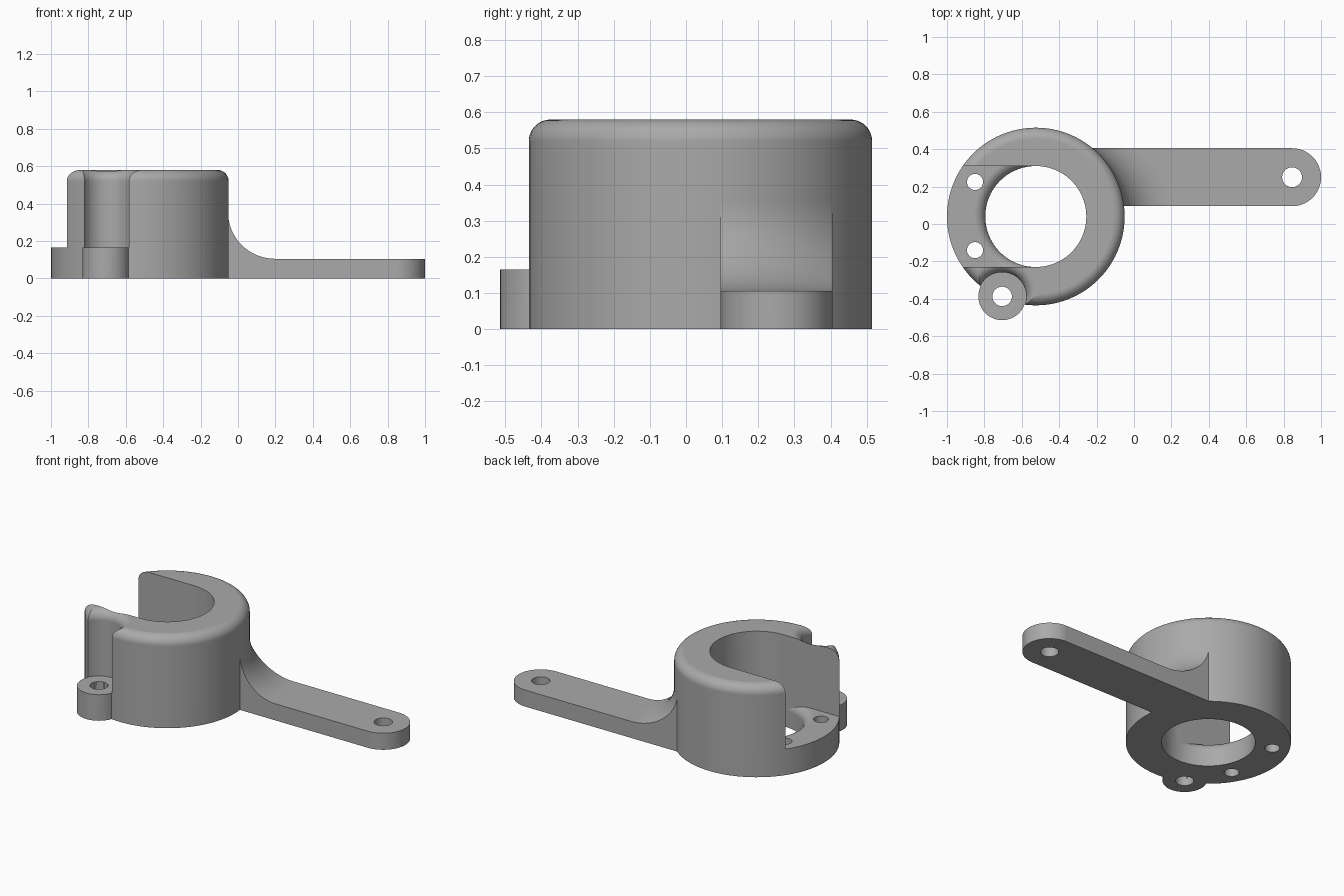
import bpy, bmesh, math
from mathutils import Vector

cube = bpy.data.objects.get("Cube")
if cube:
    bpy.data.objects.remove(cube, do_unlink=True)

SEGS = 96
RING = (-0.525, 0.04)      # ring axis
R_OUT, R_BORE, HEIGHT = 0.475, 0.27, 0.58
FLOOR = 0.165              # slot floor and lug height
ROUND = 0.06               # edge rounding
LUG = (-0.705, -0.387)
ARM_Y, ARM_R, ARM_TIP, ARM_Z = 0.25, 0.155, 0.845, 0.105
FILLET = 0.25

grey = bpy.data.materials.new("plain grey")
grey.use_nodes = True
colour = (0.4, 0.4, 0.4, 1)
grey.diffuse_color = colour
grey.node_tree.nodes["Principled BSDF"].inputs["Base Color"].default_value = colour


def finish(bm, name):
    bmesh.ops.remove_doubles(bm, verts=bm.verts, dist=1e-5)
    bmesh.ops.recalc_face_normals(bm, faces=bm.faces)
    mesh = bpy.data.meshes.new(name)
    bm.to_mesh(mesh)
    bm.free()
    mesh.materials.append(grey)
    obj = bpy.data.objects.new(name, mesh)
    bpy.context.collection.objects.link(obj)
    return obj


def arc(cx, cz, r, start, end, steps=10):
    """Profile points along an arc, angles in degrees."""
    angles = [math.radians(start + (end - start) * i / steps) for i in range(steps + 1)]
    return [(cx + r * math.cos(a), cz + r * math.sin(a)) for a in angles]


def lathe(name, centre, profile):
    """Spin a (radius, z) profile around a vertical axis."""
    bm = bmesh.new()
    vs = [bm.verts.new((centre[0] + r, centre[1], z)) for r, z in profile]
    es = [bm.edges.new(pair) for pair in zip(vs, vs[1:])]
    bmesh.ops.spin(bm, geom=vs + es, cent=(*centre, 0), axis=(0, 0, 1),
                   angle=math.tau, steps=SEGS)
    return finish(bm, name)


def cylinder(name, centre, r, z0, z1):
    return lathe(name, centre, [(0, z0), (r, z0), (r, z1), (0, z1)])


def prism(name, outline, z0, z1):
    bm = bmesh.new()
    face = bm.faces.new([bm.verts.new((x, y, z0)) for x, y in outline])
    ext = bmesh.ops.extrude_face_region(bm, geom=[face])
    top = [v for v in ext["geom"] if isinstance(v, bmesh.types.BMVert)]
    bmesh.ops.translate(bm, verts=top, vec=Vector((0, 0, z1 - z0)))
    return finish(bm, name)


def combine(obj, tool, operation):
    """Apply a boolean and discard the tool."""
    mod = obj.modifiers.new("bool", "BOOLEAN")
    mod.operation, mod.solver, mod.object = operation, "EXACT", tool
    bpy.context.view_layer.update()
    result = bpy.data.meshes.new_from_object(
        obj.evaluated_get(bpy.context.evaluated_depsgraph_get()))
    obj.modifiers.clear()
    obj.data = result
    bpy.data.objects.remove(tool, do_unlink=True)


def flared(name, centre, r, z0, z_top, z1):
    """Cutter whose mouth widens to round over the edge at z_top."""
    curve = arc(r + ROUND, z_top - ROUND, ROUND, 180, 90)
    return lathe(name, centre, [(0, z0), (r, z0)] + curve + [(r + ROUND, z1), (0, z1)])


# Ring body with rounded top rim
body = lathe("bracket_body", RING, [(0, 0), (R_OUT, 0)]
             + arc(R_OUT - ROUND, HEIGHT - ROUND, ROUND, 0, 90) + [(0, HEIGHT)])

# Arm with round tip, blended into the ring by a swept fillet
outline = [(RING[0] + 0.1, ARM_Y - ARM_R)] + arc(ARM_TIP, ARM_Y, ARM_R, -90, 90, 48)
outline.append((RING[0] + 0.1, ARM_Y + ARM_R))
arm = prism("arm", outline, 0, 0.5)
blend = lathe("arm_blend", RING, [(0, -0.1), (2, -0.1), (2, ARM_Z)]
              + arc(R_OUT + FILLET, ARM_Z + FILLET, FILLET, 270, 180, 16)
              + [(0, ARM_Z + FILLET)])
combine(arm, blend, "INTERSECT")
combine(body, arm, "UNION")

# Screw lug, with its pocket cut into the ring wall above
combine(body, cylinder("lug", LUG, 0.127, 0, FLOOR + 0.04), "UNION")
combine(body, flared("lug_pocket", LUG, 0.129, FLOOR, HEIGHT, 0.8), "DIFFERENCE")

# Side slot, rounded inner edge of its floor, and the bore
slot = [(-1.2, RING[1] - R_BORE), (RING[0], RING[1] - R_BORE),
        (RING[0], RING[1] + R_BORE), (-1.2, RING[1] + R_BORE)]
combine(body, prism("slot", slot, FLOOR, 0.8), "DIFFERENCE")
floor_round = flared("floor_round", RING, R_BORE, 0.05, FLOOR, 0.3)
combine(floor_round, prism("slot_limit", slot, 0, 0.8), "INTERSECT")
combine(body, floor_round, "DIFFERENCE")
combine(body, cylinder("bore", RING, R_BORE, -0.2, 0.9), "DIFFERENCE")

# Screw holes
for x, y, r in ((*LUG, 0.052), (ARM_TIP, ARM_Y, 0.053),
                (-0.85, 0.225, 0.043), (-0.85, -0.14, 0.043)):
    combine(body, cylinder("hole", (x, y), r, -0.1, 0.4), "DIFFERENCE")

# Smooth curved walls, crisp edges
bpy.ops.object.select_all(action="DESELECT")
body.select_set(True)
bpy.context.view_layer.objects.active = body
bpy.ops.object.shade_smooth_by_angle(angle=math.radians(30))
weighted = body.modifiers.new("weighted_normals", "WEIGHTED_NORMAL")
weighted.keep_sharp = True
